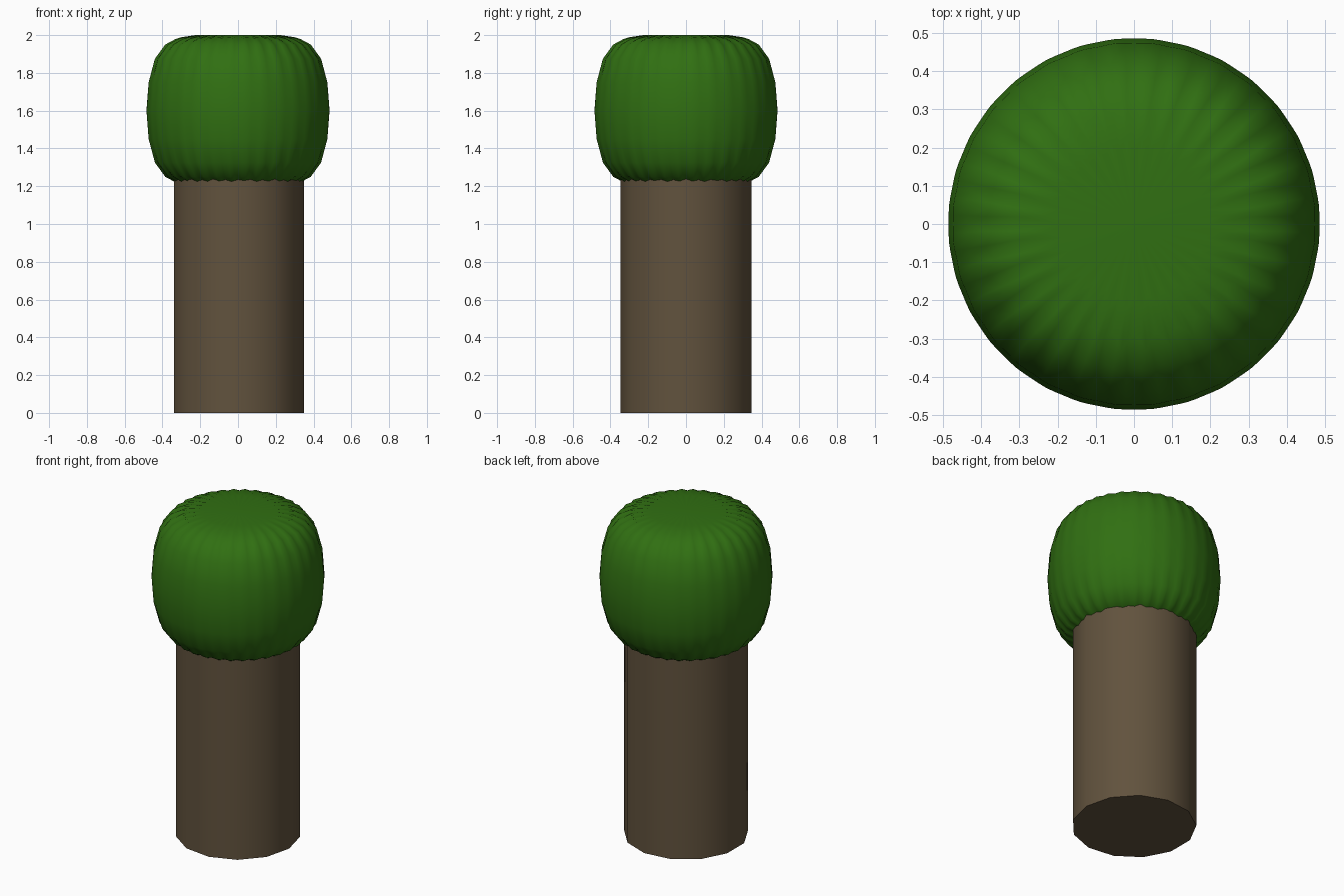
import bpy
import math

if "Cube" in bpy.data.objects:
    bpy.data.objects.remove(bpy.data.objects["Cube"])


def material(name, rgb):
    m = bpy.data.materials.new(name)
    m.diffuse_color = (*rgb, 1)
    m.use_nodes = True
    m.node_tree.nodes["Principled BSDF"].inputs["Base Color"].default_value = m.diffuse_color
    return m


def cylinder(name, sides, radius, z0, z1, mat, cap, turn=0):
    bpy.ops.mesh.primitive_cylinder_add(
        vertices=sides, radius=radius, depth=z1 - z0, end_fill_type=cap,
        location=(0, 0, (z0 + z1) / 2), rotation=(0, 0, turn))
    obj = bpy.context.object
    obj.name = name
    obj.data.materials.append(mat)
    return obj


# Trunk: 13-sided column whose top is buried in the crown
trunk = cylinder("trunk", 13, 0.35, 0.0, 1.4,
                 material("bark", (0.12, 0.085, 0.047)), 'NGON', -math.pi / 2)
bpy.ops.object.shade_smooth_by_angle(angle=math.radians(35))

# Crown: subdivided cylinder; the triangle-fan caps give the rippled rims
crown = cylinder("crown", 32, 0.5, 1.2, 2.0,
                 material("leaves", (0.03, 0.16, 0.006)), 'TRIFAN')
bpy.ops.object.shade_smooth()
sub = crown.modifiers.new("rounding", 'SUBSURF')
sub.levels = sub.render_levels = 2
sub.use_limit_surface = False
